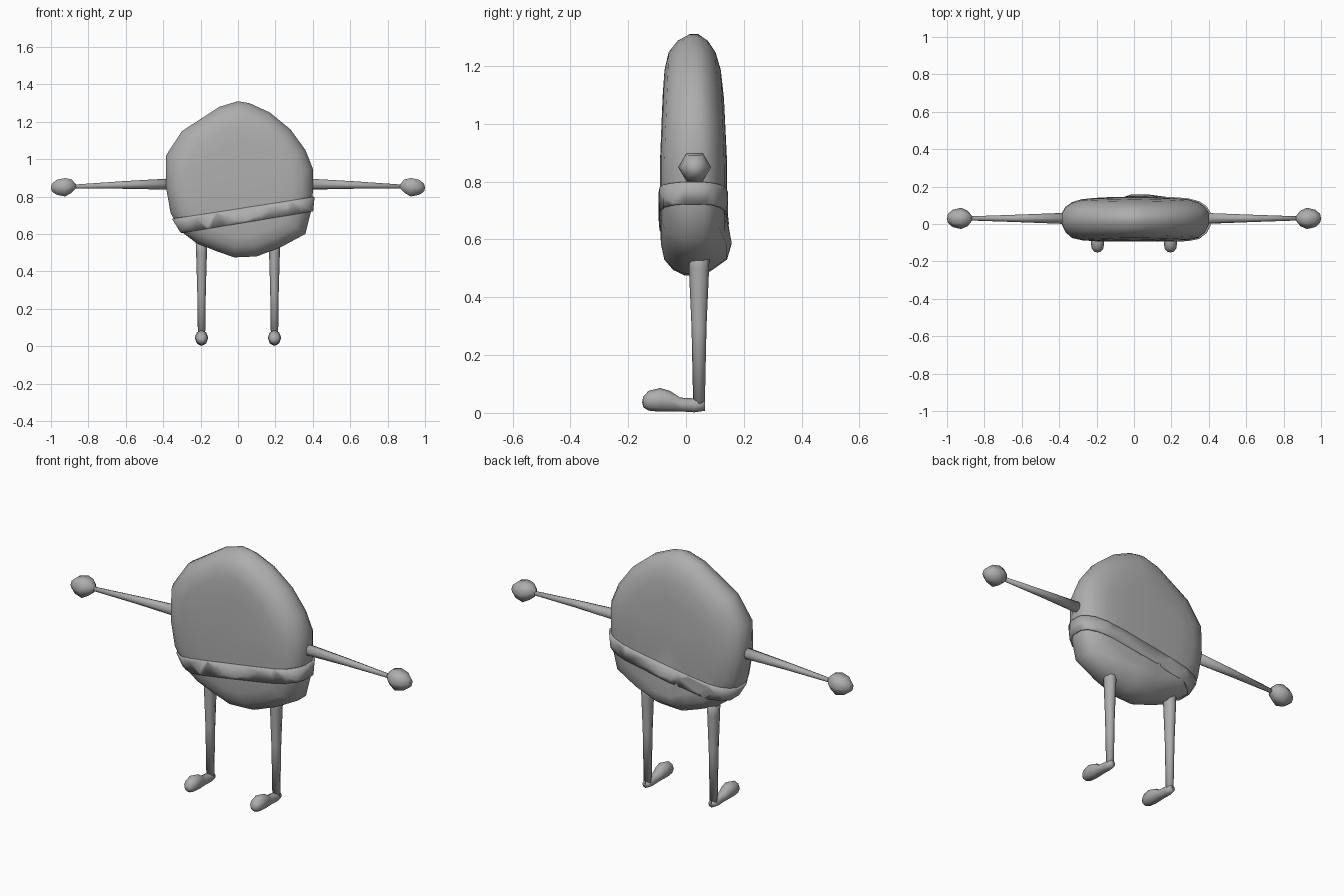
import bpy, bmesh
from math import cos, sin, tau
from mathutils import Vector

cube = bpy.data.objects.get("Cube")
if cube:
    bpy.data.objects.remove(cube, do_unlink=True)

grey = bpy.data.materials.new("plain grey")
grey.use_nodes = True
GREY = (0.42, 0.42, 0.42, 1)
grey.diffuse_color = GREY
grey.node_tree.nodes["Principled BSDF"].inputs["Base Color"].default_value = GREY


def finish(bm, name):
    bmesh.ops.recalc_face_normals(bm, faces=bm.faces)
    for f in bm.faces:
        f.smooth = True
    mesh = bpy.data.meshes.new(name)
    bm.to_mesh(mesh)
    bm.free()
    mesh.materials.append(grey)
    obj = bpy.data.objects.new(name, mesh)
    bpy.context.collection.objects.link(obj)
    return obj


def loft(rings, tip_a=None, tip_b=None):
    """Skin closed rings of points; each end is a fan to a tip or a flat cap."""
    bm = bmesh.new()
    loops = [[bm.verts.new(p) for p in ring] for ring in rings]
    n = len(loops[0])
    for a, b in zip(loops, loops[1:]):
        for i in range(n):
            j = (i + 1) % n
            bm.faces.new((a[i], a[j], b[j], b[i]))
    for loop, tip in ((loops[0], tip_a), (loops[-1], tip_b)):
        if tip:
            v = bm.verts.new(tip)
            for i in range(n):
                bm.faces.new((loop[i], loop[(i + 1) % n], v))
        else:
            bm.faces.new(loop)
    return bm


def ring(centre, u, v, sides, turn=0.0):
    """Ellipse of points around centre with half-axes u and v."""
    c, u, v = Vector(centre), Vector(u), Vector(v)
    return [c + u * cos(tau * i / sides + turn) + v * sin(tau * i / sides + turn)
            for i in range(sides)]


# Body: lopsided egg outline, stacked front to back
OUTLINE = [(0, 1.31), (.06, 1.3), (.17, 1.25), (.28, 1.16), (.36, 1.05), (.4, .95),
           (.4, .82), (.39, .72), (.36, .6), (.23, .53), (.1, .48), (-.02, .475),
           (-.12, .51), (-.22, .55), (-.3, .61), (-.36, .71), (-.385, .85),
           (-.385, 1.02), (-.3, 1.15), (-.1, 1.28)]
MID = 0.87


def body_ring(scale, y):
    points = []
    for x, z in OUTLINE:
        pz = MID + (z - MID) * scale
        # Upper half leans thinner, lower back bulges out
        lean = max(0, pz - MID) * 0.04
        bulge = 0.025 if y > 0.1 and pz < 0.6 else 0
        points.append((x * scale, y + (lean if y < 0 else -lean) + bulge, pz))
    return points


def body_mesh():
    layers = [(.5, -.09), (.72, -.087), (.86, -.075), (.95, -.045), (1, -.005),
              (1, .06), (.95, .092), (.86, .117), (.72, .133), (.5, .14)]
    return loft([body_ring(s, y) for s, y in layers],
                (0, -.09, MID), (0, .142, MID))


finish(body_mesh(), "body")

# Slanted belt: slice of the body, slightly enlarged
belt = body_mesh()
for point, normal in (((0, 0, .655), (.17, 0, -1)), ((0, 0, .735), (-.16, 0, 1))):
    bmesh.ops.bisect_plane(belt, geom=belt.verts[:] + belt.edges[:] + belt.faces[:],
                           plane_co=point, plane_no=normal, clear_outer=True)
for v in belt.verts:
    v.co.x *= 1.03
    v.co.y = .025 + (v.co.y - .025) * 1.04
belt_obj = finish(belt, "belt")
solid = belt_obj.modifiers.new("thickness", "SOLIDIFY")
solid.thickness = 0.01
solid.offset = -1

for side, name in ((1, "left"), (-1, "right")):
    # Tapered arm
    arm = [(.36, .867, .03), (.62, .862, .02), (.88, .853, .011)]
    finish(loft([ring((side * x, .03, z), (0, r, 0), (0, 0, r), 8) for x, z, r in arm]),
           name + "_arm")

    # Six-sided hand
    hand = [(.868, .855, .015), (.89, .856, .042), (.925, .85, .057),
            (.97, .85, .046), (.995, .848, .024)]
    finish(loft([ring((side * x, .03, z), (0, r, 0), (0, 0, r), 6) for x, z, r in hand],
                (side * .862, .03, .855), (side * 1, .03, .848)), name + "_hand")

    # Tapered leg
    leg = [(.58, .037, .032), (.5, .035, .029), (.3, .026, .023), (.02, .02, .019)]
    finish(loft([ring((side * .195, .045, z), (rx, 0, 0), (0, ry, 0), 8)
                 for z, ry, rx in leg]), name + "_leg")

    # Foot: slim heel swelling to a rounded toe
    foot = [(.065, .025, .018, .018), (.03, .026, .024, .024), (-.02, .029, .024, .026),
            (-.055, .04, .036, .032), (-.09, .045, .041, .036), (-.13, .042, .034, .032),
            (-.148, .038, .018, .018)]
    finish(loft([ring((side * .195, y, z), (w, 0, 0), (0, 0, h), 8)
                 for y, z, h, w in foot],
                None, (side * .195, -.152, .036)), name + "_foot")
